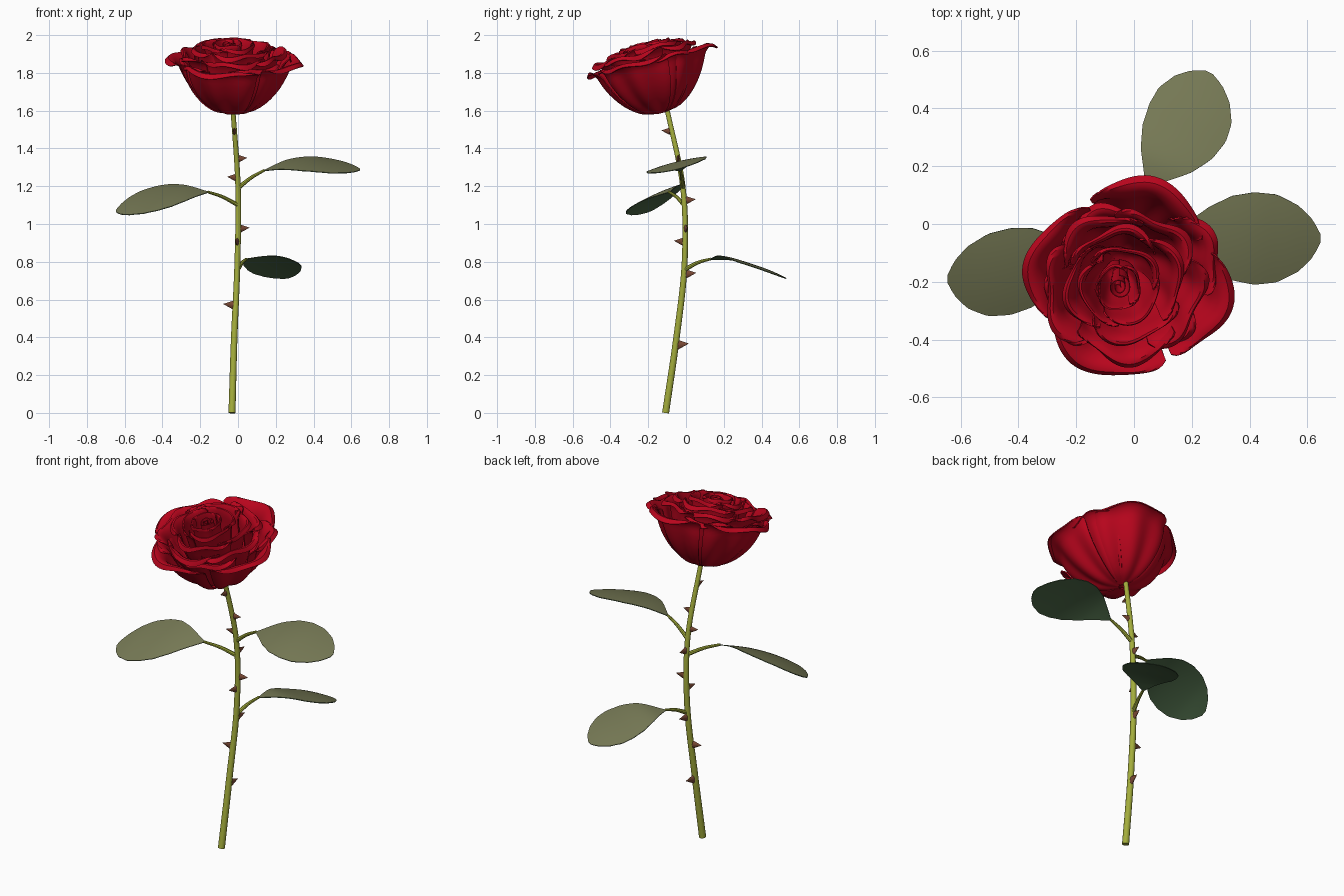
import bpy, bmesh, math, random
from mathutils import Vector, Matrix

if "Cube" in bpy.data.objects:
    bpy.data.objects.remove(bpy.data.objects["Cube"])

random.seed(4)


def material(name, rgb):
    m = bpy.data.materials.new(name)
    m.diffuse_color = (*rgb, 1)
    m.use_nodes = True
    m.node_tree.nodes["Principled BSDF"].inputs["Base Color"].default_value = m.diffuse_color
    return m


RED = material("petal red", (0.48, 0.0015, 0.012))
STEM = material("stem green", (0.37, 0.42, 0.045))
LEAF = material("leaf olive", (0.18, 0.19, 0.09))
UNDER = material("leaf underside", (0.07, 0.135, 0.062))
BROWN = material("thorn brown", (0.19, 0.065, 0.035))


def finish(obj, angle=40):
    bpy.ops.object.select_all(action='DESELECT')
    obj.select_set(True)
    bpy.context.view_layer.objects.active = obj
    for mod in list(obj.modifiers):
        bpy.ops.object.modifier_apply(modifier=mod.name)
    bpy.ops.object.shade_smooth_by_angle(angle=math.radians(angle))


def sheet(name, rows, mats, thick=0.0, offset=0.0, closed=False):
    """Quad grid through rows of points; optionally a closed tube or a thick sheet."""
    bm = bmesh.new()
    g = [[bm.verts.new(p) for p in row] for row in rows]
    n = len(g[0])
    for a, b in zip(g, g[1:]):
        for j in range(n if closed else n - 1):
            k = (j + 1) % n
            bm.faces.new((a[j], a[k], b[k], b[j]))
    if closed:
        bm.faces.new(g[0][::-1])
        bm.faces.new(g[-1])
    me = bpy.data.meshes.new(name)
    bm.to_mesh(me)
    bm.free()
    obj = bpy.data.objects.new(name, me)
    bpy.context.collection.objects.link(obj)
    for m in mats:
        me.materials.append(m)
    if thick:
        s = obj.modifiers.new("thickness", 'SOLIDIFY')
        s.thickness, s.offset = thick, offset
        s.material_offset = s.material_offset_rim = len(mats) - 1
    finish(obj)
    return obj


def spline(pts, t):
    """Smooth curve through pts, t from 0 to 1."""
    pts = [Vector(p) for p in pts]
    x = min(max(t, 0), 1) * (len(pts) - 1)
    i = min(int(x), len(pts) - 2)
    f = x - i
    p1, p2 = pts[i], pts[i + 1]
    p0 = pts[i - 1] if i else p1 * 2 - p2
    p3 = pts[i + 2] if i + 2 < len(pts) else p2 * 2 - p1
    return 0.5 * (2 * p1 + (p2 - p0) * f + (2 * p0 - 5 * p1 + 4 * p2 - p3) * f * f
                  + (3 * p1 - p0 - 3 * p2 + p3) * f ** 3)


def tube(name, pts, r0, r1, steps, sides=12):
    rows = []
    for i in range(steps + 1):
        t = i / steps
        c = spline(pts, t)
        d = (spline(pts, min(t + .02, 1)) - spline(pts, max(t - .02, 0))).normalized()
        u = d.cross(Vector((0.3, 1, 0.1))).normalized()
        w = d.cross(u)
        r = r0 + (r1 - r0) * t
        rows.append([c + r * (u * math.cos(a) + w * math.sin(a))
                     for a in (2 * math.pi * k / sides for k in range(sides))])
    return sheet(name, rows, [STEM], closed=True)


# Stem
STEM_PTS = [(-.032, -.108, 0), (-.02, -.05, .4), (-.003, -.007, .8),
            (0, -.017, 1.2), (-.028, -.103, 1.62)]
tube("stem", STEM_PTS, .019, .013, 40)

# Thorns: height, compass direction in degrees (0 = +x, 90 = +y), size
for n, (z, deg, size) in enumerate([(.36, 80, 1.2), (.57, 185, 1.1), (.735, 80, 1.1),
                                    (.905, 255, 1), (.975, 10, 1), (1.125, 85, 1),
                                    (1.245, 190, .9), (1.345, 0, .9), (1.49, 265, .9)]):
    lo, hi = 0.0, 1.0
    for _ in range(20):
        mid = (lo + hi) / 2
        lo, hi = (mid, hi) if spline(STEM_PTS, mid).z < z else (lo, mid)
    a = math.radians(deg)
    d = Vector((math.cos(a), math.sin(a), 0.1)).normalized()
    side = Vector((0, 0, 1)).cross(d).normalized()
    up = d.cross(side)
    mat = Matrix((side * .45 * size, up * size, d * size)).transposed().to_4x4()
    mat.translation = spline(STEM_PTS, lo) + d * (.011 + .025 * size)
    bm = bmesh.new()
    bmesh.ops.create_cone(bm, cap_ends=True, segments=8, radius1=.022, radius2=.0005,
                          depth=.05, matrix=mat)
    me = bpy.data.meshes.new("thorn")
    bm.to_mesh(me)
    bm.free()
    me.materials.append(BROWN)
    thorn = bpy.data.objects.new(f"thorn_{n + 1}", me)
    bpy.context.collection.objects.link(thorn)
    finish(thorn, 50)

# Leaves: stalk root, midline, half-width vector
WIDTH = [(0, .04), (.12, .33), (.25, .65), (.4, .91), (.55, 1), (.7, .95),
         (.85, .71), (.95, .4), (1, .1)]


def leaf_width(t):
    for (a, wa), (b, wb) in zip(WIDTH, WIDTH[1:]):
        if t <= b:
            return wa + (wb - wa) * (t - a) / (b - a)
    return WIDTH[-1][1]


LEAVES = {
    "right": ((0, -.015, 1.19),
              [(.14, -.03, 1.285), (.26, -.045, 1.32), (.39, -.05, 1.33), (.52, -.05, 1.315),
               (.645, -.05, 1.29)], (0, -.16, -.04)),
    "left": ((0, -.01, 1.10),
             [(-.16, -.09, 1.17), (-.28, -.135, 1.17), (-.4, -.16, 1.155), (-.53, -.18, 1.12),
              (-.645, -.19, 1.07)], (0, .15, .065)),
    "back": ((0, -.005, .76),
             [(.045, .13, .815), (.11, .22, .825), (.175, .33, .795), (.22, .43, .76),
              (.26, .525, .715)], (.133, -.065, .02)),
}
for name, (root, mid, half) in LEAVES.items():
    root, half = Vector(root), Vector(half)
    bend = root.lerp(Vector(mid[0]), .5) + Vector((0, 0, .008))
    tube(name + "_leaf_stalk", [root, bend, mid[0]], .012, .007, 10, 8)
    rows = []
    for i in range(33):
        t = i / 32
        w = leaf_width(t)
        rows.append([spline(mid, t) + half * (w * u) - Vector((0, 0, .012 * (w * u) ** 2))
                     for u in (k / 6 - 1 for k in range(13))])
    sheet(name + "_leaf", rows, [LEAF, UNDER], .004, -1)

# Flower: a tilted frame, with petals as ruffled sheets around its axis
AXIS = Vector((0, -.24, .97)).normalized()
FRAME = Matrix((Vector((1, 0, 0)), AXIS.cross(Vector((1, 0, 0))), AXIS)).transposed()
BASE = Vector((-.022, -.13, 1.59))
CUP = [(.05, 0, 0), (.27, .06, 0), (.47, .23, 0), (.64, .47, 0), (.755, .71, 0),
       (.83, .90, 0), (.94, 1, 0), (1, .93, 0)]


def place(r, a, h, shift):
    return BASE + FRAME @ Vector((r * math.cos(a) + shift, r * math.sin(a), h))


def petal(name, deg, half, R, h0, H, power, ruffle, shift):
    ph = random.uniform(0, 6.28)
    rows = []
    for i in range(19):
        row = []
        for k in range(31):
            u = k / 15 - 1
            v = i / 18
            c = spline(CUP, v * (1 - .2 * abs(u) ** 4))
            r = R * max(c.x, .01) ** power * (1 + .035 * u)
            h = h0 + (H - h0) * c.y
            # lengthwise pleats, then the wavy rim
            r += .028 * R * math.sin(math.pi * v ** .8) * math.sin(7 * u + ph)
            r += ruffle * v ** 4 * math.sin(4.6 * u + ph) - .05 * R * v ** 3 * u * u
            h += ruffle * .6 * v ** 4 * math.sin(6 * u + ph * 2)
            row.append(place(r, math.radians(deg + half * u), h, shift))
        rows.append(row)
    sheet(name, rows, [RED], .006)


# Outer petals: direction, half angle, radius
for n, (deg, half, R) in enumerate([(72, 42, .365), (162, 45, .35), (249, 46, .345),
                                    (340, 40, .36), (22, 32, .33), (118, 34, .28),
                                    (205, 34, .30), (299, 36, .28)]):
    petal(f"outer_petal_{n + 1}", deg, half, R, 0, .29, 1, .014, 0)

# Inner rings: count, start angle, half angle, radius, foot, height, steepness
for ring, (count, start, half, R, h0, H, power) in enumerate([
        (5, 50, 45, .27, .02, .33, .9), (4, 10, 56, .20, .05, .355, .8),
        (3, 70, 72, .135, .09, .372, .65), (3, 20, 72, .08, .14, .38, .5)]):
    for n in range(count):
        petal(f"inner_petal_{ring + 1}_{n + 1}", start + n * 360 / count + random.uniform(-7, 7),
              half, R * random.uniform(.94, 1.06), h0, H, power, R * .07, -.008 * (ring + 1))

# Rolled heart of the bloom
rows = []
for i in range(9):
    v = i / 8
    rows.append([place((.006 + .036 * k / 48) * (.75 + .25 * v), 4.5 * math.pi * k / 48,
                       .18 + v * (.195 + .006 * math.sin(k * .5)), -.03) for k in range(49)])
sheet("bloom_heart", rows, [RED], .003)
